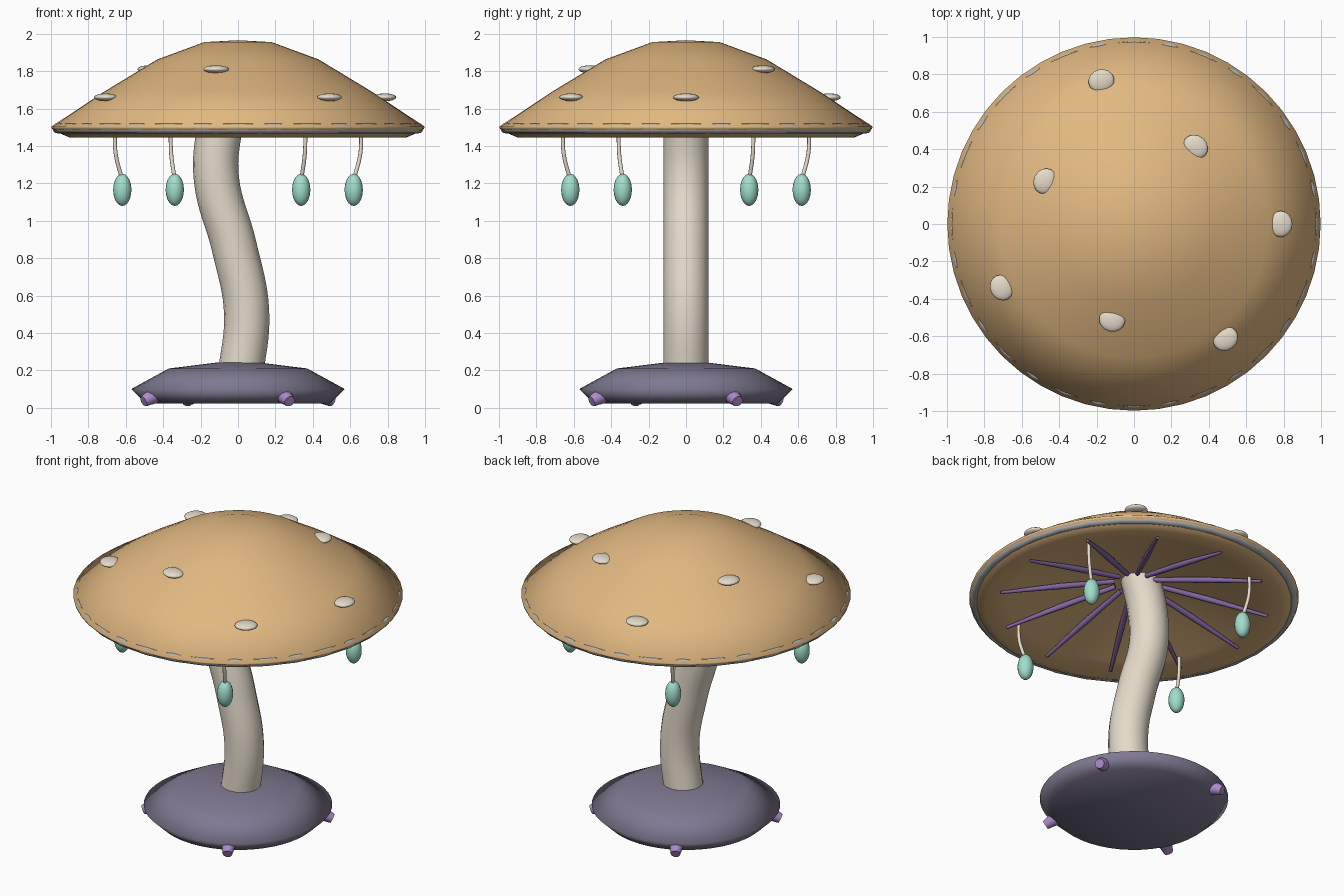
import bpy, bmesh, math
from mathutils import Vector, Matrix

if "Cube" in bpy.data.objects:
    bpy.data.objects.remove(bpy.data.objects["Cube"])


def material(name, rgb):
    m = bpy.data.materials.new(name)
    m.diffuse_color = (*rgb, 1)
    m.use_nodes = True
    m.node_tree.nodes["Principled BSDF"].inputs["Base Color"].default_value = m.diffuse_color
    return m


TAN = material("tan", (0.76, 0.48, 0.22))
CREAM = material("cream", (0.78, 0.71, 0.59))
GREY = material("grey", (0.44, 0.45, 0.45))
SLATE = material("slate_violet", (0.21, 0.19, 0.28))
LILAC = material("lilac", (0.42, 0.26, 0.60))
PURPLE = material("dark_purple", (0.23, 0.14, 0.37))
MINT = material("mint", (0.35, 0.73, 0.61))


def smooth(obj, angle=40):
    bpy.ops.object.select_all(action='DESELECT')
    obj.select_set(True)
    bpy.context.view_layer.objects.active = obj
    bpy.ops.object.shade_smooth_by_angle(angle=math.radians(angle))


def polar(r, a, z):
    return Vector((r * math.cos(a), r * math.sin(a), z))


def revolve(name, profile, mat, segments, angle=40):
    """Closed solid from (radius, height) points that start and end on the axis."""
    bm = bmesh.new()
    verts = [bm.verts.new((r, 0, z)) for r, z in profile]
    edges = [bm.edges.new(p) for p in zip(verts, verts[1:])]
    bmesh.ops.spin(bm, geom=verts + edges, cent=(0, 0, 0), axis=(0, 0, 1),
                   angle=math.tau, steps=segments, use_duplicate=False)
    bmesh.ops.remove_doubles(bm, verts=bm.verts, dist=1e-4)
    bmesh.ops.recalc_face_normals(bm, faces=bm.faces)
    me = bpy.data.meshes.new(name)
    bm.to_mesh(me)
    bm.free()
    me.materials.append(mat)
    obj = bpy.data.objects.new(name, me)
    bpy.context.collection.objects.link(obj)
    smooth(obj, angle)
    return obj


def tube(name, points, radius, mat, tapers=None, sides=3, steps=6):
    """Round tube through points, with an optional radius factor at each one."""
    cu = bpy.data.curves.new(name, 'CURVE')
    cu.dimensions = '3D'
    cu.bevel_depth = radius
    cu.bevel_resolution = sides
    cu.resolution_u = steps
    cu.use_fill_caps = True
    sp = cu.splines.new('BEZIER')
    sp.bezier_points.add(len(points) - 1)
    for i, (bp, p) in enumerate(zip(sp.bezier_points, points)):
        bp.co = p
        bp.handle_left_type = bp.handle_right_type = 'AUTO'
        bp.radius = tapers[i] if tapers else 1
    cu.materials.append(mat)
    obj = bpy.data.objects.new(name, cu)
    bpy.context.collection.objects.link(obj)
    bpy.ops.object.select_all(action='DESELECT')
    obj.select_set(True)
    bpy.context.view_layer.objects.active = obj
    bpy.ops.object.convert(target='MESH')
    obj = bpy.context.view_layer.objects.active
    smooth(obj, 50)
    return obj


def ellipsoid(name, centre, size, mat, turn=0, segments=16, rings=10):
    bm = bmesh.new()
    bmesh.ops.create_uvsphere(bm, u_segments=segments, v_segments=rings, radius=1)
    bmesh.ops.transform(bm, verts=bm.verts, matrix=Matrix.Diagonal((*size, 1)))
    me = bpy.data.meshes.new(name)
    bm.to_mesh(me)
    bm.free()
    me.materials.append(mat)
    obj = bpy.data.objects.new(name, me)
    obj.location = centre
    obj.rotation_euler.z = turn
    bpy.context.collection.objects.link(obj)
    smooth(obj, 60)
    return obj


# Foot: squat disc, smooth all round
revolve("foot", [(0, 0.243), (0.12, 0.241), (0.37, 0.21), (0.571, 0.10),
                 (0.49, 0.022), (0, 0.022)], SLATE, 48, 180)

# Stem: S-bent tube reaching up inside the cap
tube("stem", [(0.01, 0, 0.15), (0.046, 0, 0.51), (-0.02, 0, 0.86),
              (-0.115, 0, 1.22), (-0.105, 0, 1.45), (-0.04, 0, 1.69)],
     0.121, CREAM, sides=6, steps=8)

# Cap: domed top, thin rim and shallow hollow underside
revolve("cap", [(0, 1.965), (0.18, 1.955), (0.43, 1.863), (0.716, 1.69),
                (0.998, 1.503), (0.994, 1.490), (0.94, 1.462), (0.90, 1.445),
                (0.75, 1.487), (0.42, 1.565), (0.14, 1.627),
                (0, 1.635)], TAN, 48, 180)

# Rim ring mostly sunk in the cap edge, breaking through above and below
bpy.ops.mesh.primitive_torus_add(major_radius=0.963, minor_radius=0.028,
                                 major_segments=32, minor_segments=12,
                                 location=(0, 0, 1.4945))
ring = bpy.context.object
ring.name = "rim_ring"
ring.data.materials.append(GREY)
smooth(ring, 60)

# Gills: tapered spokes under the cap
for i in range(12):
    a = i * math.tau / 12
    tube(f"gill_{i + 1}", [polar(0.12, a, 1.602), polar(0.45, a, 1.537),
                           polar(0.82, a, 1.455)], 0.019, PURPLE,
         tapers=(0.8, 1, 0.5), sides=2, steps=4)

# Spots: flattened pebbles half sunk in the cap, alternating high and low
for i in range(7):
    a = i * math.tau / 7
    low = i % 2 == 0
    ellipsoid(f"spot_{i + 1}", polar(0.785 if low else 0.527, a, 1.66 if low else 1.81),
              (0.062, 0.07, 0.021), CREAM, turn=a)

# Hanging drops with strings, and root stubs under the foot
for i in range(4):
    a = 0.5 + i * math.tau / 4
    tube(f"string_{i + 1}", [polar(0.75, a, 1.495), polar(0.747, a, 1.37),
                             polar(0.725, a, 1.28), polar(0.703, a, 1.22)],
         0.011, CREAM, sides=2, steps=4)
    ellipsoid(f"drop_{i + 1}", polar(0.705, a, 1.165), (0.049, 0.049, 0.086), MINT)
    tube(f"root_{i + 1}", [polar(0.42, a, 0.10), polar(0.51, a, 0.065),
                           polar(0.575, a, 0.034)], 0.046, LILAC,
         tapers=(1, 0.95, 0.65), sides=3, steps=3)
